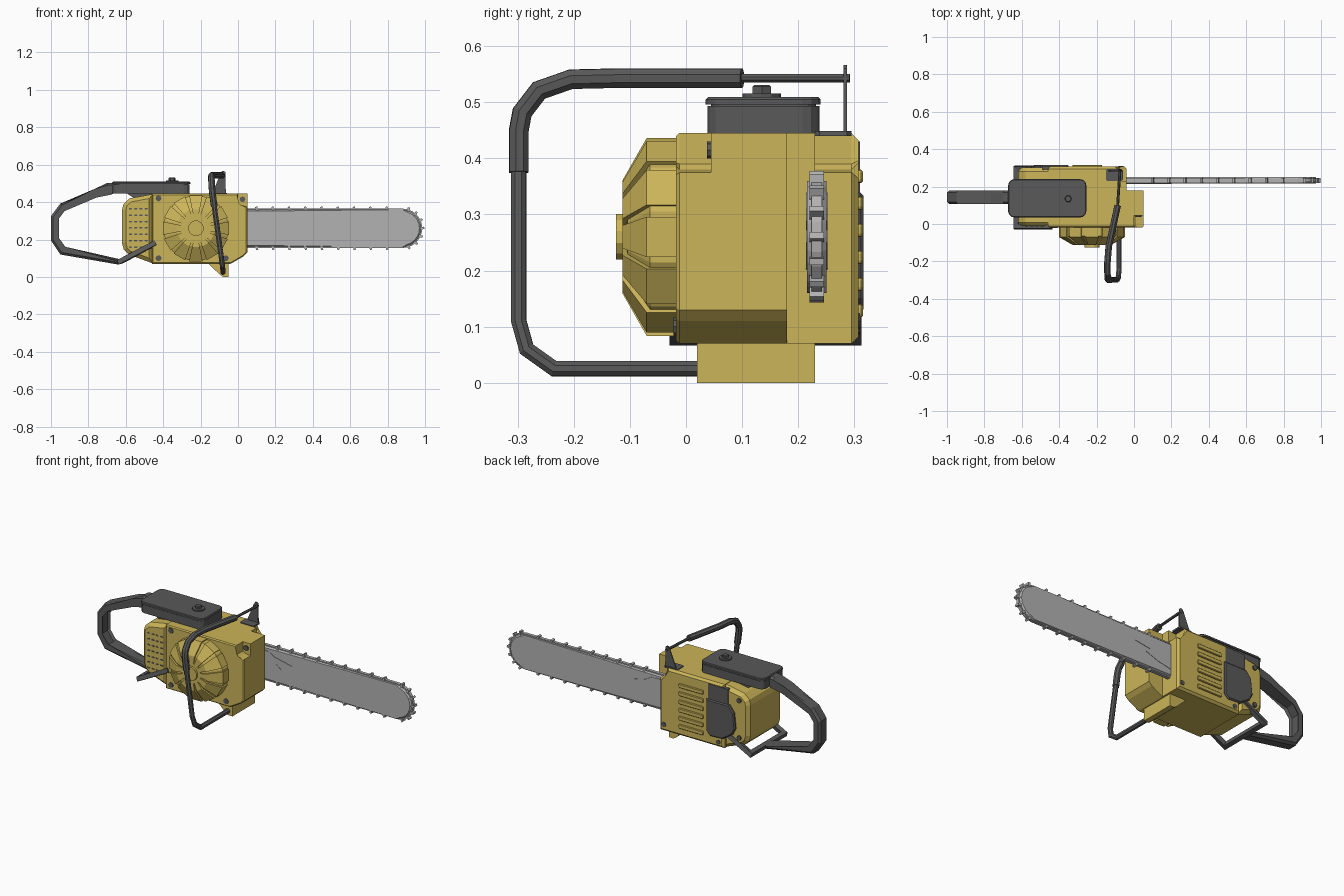
import bpy, bmesh
from math import sin, cos, pi, radians
from mathutils import Vector, Matrix

if "Cube" in bpy.data.objects:
    bpy.data.objects.remove(bpy.data.objects["Cube"])


def material(name, rgb):
    m = bpy.data.materials.new(name)
    m.diffuse_color = (*rgb, 1)
    m.use_nodes = True
    m.node_tree.nodes["Principled BSDF"].inputs["Base Color"].default_value = m.diffuse_color
    return m


YELLOW = material("yellow_paint", (0.60, 0.46, 0.10))
DARK = material("dark_plastic", (0.10, 0.10, 0.10))
STEEL = material("steel", (0.45, 0.45, 0.45))


def finish(name, bm, mat):
    bmesh.ops.recalc_face_normals(bm, faces=bm.faces)
    me = bpy.data.meshes.new(name)
    bm.to_mesh(me)
    bm.free()
    me.materials.append(mat)
    ob = bpy.data.objects.new(name, me)
    bpy.context.collection.objects.link(ob)
    return ob


def add_prism(bm, pts, lo, hi, axis='y', bev=0, ends='both'):
    def at(p, w):
        return (p[0], w, p[1]) if axis == 'y' else (p[0], p[1], w)
    a = [bm.verts.new(at(p, lo)) for p in pts]
    b = [bm.verts.new(at(p, hi)) for p in pts]
    caps = {'lo': bm.faces.new(a), 'hi': bm.faces.new(b)}
    n = len(pts)
    for i in range(n):
        j = (i + 1) % n
        bm.faces.new((a[i], a[j], b[j], b[i]))
    if bev:
        edges = [e for k, f in caps.items() if ends in (k, 'both') for e in f.edges]
        bmesh.ops.bevel(bm, geom=edges, offset=bev, segments=1, profile=0.5, affect='EDGES')


def prism(name, pts, lo, hi, mat, axis='y', bev=0, ends='both'):
    bm = bmesh.new()
    add_prism(bm, pts, lo, hi, axis, bev, ends)
    return finish(name, bm, mat)


def ngon(u, v, r, n, start=0.0):
    return [(u + r * cos(start + 2 * pi * i / n), v + r * sin(start + 2 * pi * i / n)) for i in range(n)]


def rrect(u0, u1, v0, v1, r, n=3):
    pts = []
    for k, (u, v) in enumerate([(u1 - r, v1 - r), (u0 + r, v1 - r), (u0 + r, v0 + r), (u1 - r, v0 + r)]):
        for i in range(n + 1):
            t = pi / 2 * (k + i / n)
            pts.append((u + r * cos(t), v + r * sin(t)))
    return pts


def tube(name, path, radii, mat, sides=8):
    """Sweep with mitred corners."""
    P = [Vector(p) for p in path]
    d = (P[1] - P[0]).normalized()
    s = d.cross(Vector((0.1, 0.2, 1))).normalized()
    u = s.cross(d)
    bm = bmesh.new()
    off = pi / sides
    ring = [P[0] + radii[0] * (s * cos(off + 2 * pi * i / sides) + u * sin(off + 2 * pi * i / sides))
            for i in range(sides)]
    loops = [[bm.verts.new(v) for v in ring]]
    for k in range(1, len(P)):
        d = P[k] - P[k - 1]
        d.normalize()
        nrm = d + (P[k + 1] - P[k]).normalized() if k + 1 < len(P) else d
        sc = radii[k] / radii[k - 1]
        ring = [P[k] + sc * (v + d * ((P[k] - v).dot(nrm) / d.dot(nrm)) - P[k]) for v in ring]
        loops.append([bm.verts.new(v) for v in ring])
    for a, b in zip(loops, loops[1:]):
        for i in range(sides):
            j = (i + 1) % sides
            bm.faces.new((a[i], a[j], b[j], b[i]))
    bm.faces.new(loops[0])
    bm.faces.new(loops[-1])
    return finish(name, bm, mat)


# Engine housing, in slices so two top corners are notched for bolts
low = [(-0.46, 0.07), (-0.04, 0.07), (0.03, 0.11), (0.05, 0.13)]
notch = [(0.05, 0.375), (0.012, 0.38), (0.0, 0.39), (0.0, 0.445), (-0.46, 0.445)]
prism("housing_front", low + notch, -0.018, 0.045, YELLOW, bev=0.006, ends='lo')
prism("housing_middle", low + [(0.05, 0.445), (-0.46, 0.445)], 0.045, 0.18, YELLOW)
prism("housing_back", [(-0.46, 0.07), (-0.04, 0.07), (-0.04, 0.445), (-0.46, 0.445)], 0.18, 0.23, YELLOW)
prism("clutch_cover", [(-0.46, 0.07), (-0.04, 0.07), (-0.04, 0.375), (-0.078, 0.38), (-0.09, 0.39),
                       (-0.09, 0.445), (-0.46, 0.445)], 0.23, 0.307, YELLOW, bev=0.012, ends='hi')
prism("rear_housing", [(-0.455, 0.072), (-0.585, 0.12), (-0.61, 0.145), (-0.62, 0.18), (-0.62, 0.36),
                       (-0.612, 0.39), (-0.58, 0.42), (-0.455, 0.443)], -0.012, 0.302, YELLOW, bev=0.02)
prism("foot", [(-0.168, 0.08), (-0.095, 0.01), (-0.08, 0), (-0.05, 0), (-0.05, 0.085)], 0.02, 0.23, YELLOW)

# Starter cover: twelve raised wedges on a cone, with a hub
CX, CZ = -0.225, 0.26
bm = bmesh.new()


def frustum(bm, rings, angles):
    loops = [[bm.verts.new((CX + r * cos(t), y, CZ + r * sin(t))) for t in angles] for r, y in rings]
    n = len(angles)
    for a, b in zip(loops, loops[1:]):
        for i in range(n):
            bm.faces.new((a[i], a[(i + 1) % n], b[(i + 1) % n], b[i]))
    bm.faces.new(loops[0])
    bm.faces.new(loops[-1])


frustum(bm, [(0.175, -0.01), (0.175, -0.064), (0.098, -0.104), (0.03, -0.108)],
        [2 * pi * (i + 0.5) / 12 for i in range(12)])
for k in range(12):
    t, h = 2 * pi * k / 12, radians(11.5)
    for_pts = [(0.180, -0.01), (0.180, -0.07), (0.103, -0.113), (0.05, -0.113), (0.05, -0.01)]
    a = [bm.verts.new((CX + r * cos(t - h), y, CZ + r * sin(t - h))) for r, y in for_pts]
    b = [bm.verts.new((CX + r * cos(t + h), y, CZ + r * sin(t + h))) for r, y in for_pts]
    bm.faces.new(a)
    bm.faces.new(b)
    for i in range(5):
        j = (i + 1) % 5
        bm.faces.new((a[i], a[j], b[j], b[i]))
add_prism(bm, ngon(CX, CZ, 0.06, 12, pi / 12), -0.113, -0.09)
add_prism(bm, ngon(CX, CZ, 0.042, 12, pi / 12), -0.125, -0.10)
finish("starter_cover", bm, YELLOW)

# Bolts and rear vent slots
bm = bmesh.new()
for x, z in [(-0.425, 0.42), (-0.425, 0.10), (-0.065, 0.10)]:
    add_prism(bm, ngon(x, z, 0.016, 8), -0.022, 0.0)
add_prism(bm, ngon(0.024, 0.415, 0.015, 8), 0.037, 0.06)
for x, z in [(-0.07, 0.11), (-0.425, 0.10), (-0.56, 0.16), (-0.56, 0.38)]:
    add_prism(bm, ngon(x, z, 0.014, 8), 0.29, 0.31)
finish("bolts", bm, DARK)
bm = bmesh.new()
for i in range(4):
    for j in range(7):
        x, z = -0.575 + i * 0.028, 0.16 + j * 0.034
        add_prism(bm, rrect(x - 0.009, x + 0.009, z - 0.004, z + 0.004, 0.003, 1), -0.0135, 0.0)
finish("vent_slots", bm, DARK)

# Cooling ribs and exhaust panel on the back
bm = bmesh.new()
for i in range(6):
    z = 0.128 + i * 0.048
    add_prism(bm, rrect(-0.33, -0.17, z - 0.012, z + 0.012, 0.006, 2), 0.30, 0.315, bev=0.003, ends='hi')
finish("cooling_ribs", bm, YELLOW)
prism("exhaust_panel", [(-0.35, 0.15), (-0.375, 0.125), (-0.46, 0.13), (-0.52, 0.17), (-0.54, 0.21),
                        (-0.53, 0.30), (-0.50, 0.34), (-0.35, 0.34)], 0.28, 0.316, DARK, bev=0.006, ends='hi')
prism("exhaust_top", [(-0.36, 0.33), (-0.49, 0.33), (-0.49, 0.43), (-0.36, 0.43)], 0.27, 0.31, DARK)

# Air filter cover with lid and knob
prism("filter_base", rrect(-0.67, -0.258, 0.038, 0.238, 0.03), 0.445, 0.493, DARK, axis='z')
prism("filter_gasket", rrect(-0.66, -0.265, 0.045, 0.232, 0.03), 0.49, 0.50, DARK, axis='z')
prism("filter_lid", rrect(-0.673, -0.255, 0.035, 0.24, 0.033), 0.496, 0.509, DARK, axis='z', bev=0.004, ends='hi')
prism("filter_support", [(-0.46, 0.45), (-0.60, 0.45), (-0.54, 0.41), (-0.46, 0.41)], 0.06, 0.22, DARK)
prism("knob_base", ngon(-0.352, 0.135, 0.034, 12), 0.505, 0.516, DARK, axis='z')
prism("knob", ngon(-0.352, 0.135, 0.019, 6), 0.51, 0.531, DARK, axis='z', bev=0.003, ends='hi')

# Rear handle loop and the U-shaped bar that carries it
prism("rear_handle", [(-0.65, 0.505), (-0.70, 0.502), (-0.765, 0.458), (-0.95, 0.392), (-1.0, 0.325),
                      (-1.0, 0.195), (-0.95, 0.120), (-0.64, 0.066), (-0.62, 0.092), (-0.93, 0.15),
                      (-0.97, 0.205), (-0.97, 0.315), (-0.935, 0.362), (-0.755, 0.425), (-0.68, 0.452),
                      (-0.65, 0.455)], 0.106, 0.18, DARK, bev=0.012)
tube("lower_bracket", [(-0.44, -0.014, 0.182), (-0.63, -0.014, 0.082), (-0.63, 0.297, 0.082),
                       (-0.44, 0.297, 0.182)], [0.018] * 4, DARK, sides=4)

# Front wrap-around handle: thick grip, thin rods, and anchor plate
tube("front_grip", [(-0.087, 0.10, 0.543), (-0.135, -0.12, 0.543), (-0.142, -0.205, 0.541), (-0.142, -0.262, 0.521),
                    (-0.140, -0.292, 0.482), (-0.137, -0.298, 0.45), (-0.127, -0.298, 0.375)], [0.0185] * 7, DARK)
tube("front_rod_upper", [(-0.075, 0.292, 0.543), (-0.088, 0.09, 0.543)], [0.008] * 2, DARK)
tube("front_rod_lower", [(-0.128, -0.298, 0.385), (-0.090, -0.298, 0.11), (-0.083, -0.284, 0.06),
                         (-0.080, -0.235, 0.025), (-0.080, 0.04, 0.025)], [0.0145] * 5, DARK)
prism("anchor_plate", [(-0.14, 0.44), (-0.065, 0.44), (-0.067, 0.56), (-0.075, 0.566), (-0.085, 0.566),
                       (-0.095, 0.55)], 0.281, 0.287, DARK)
prism("anchor_foot", rrect(-0.15, -0.06, 0.23, 0.295, 0.008, 1), 0.44, 0.449, DARK, axis='z')


# Guide bar, chain and bucking spikes
def bar_outline(r, n=12):
    return [(-0.07, CZ - r)] + [(0.88 + r * cos(t), CZ + r * sin(t))
                                for t in [pi * (i / n - 0.5) for i in range(n + 1)]] + [(-0.07, CZ + r)]


prism("guide_bar", bar_outline(0.100), 0.216, 0.250, STEEL, bev=0.010)
prism("chain", bar_outline(0.105), 0.224, 0.242, STEEL)
prism("bucking_spikes", [(-0.05, 0.34), (0.05, 0.335), (0.09, 0.312), (0.20, 0.288), (0.10, 0.272),
                         (0.13, 0.25), (0.05, 0.22), (-0.05, 0.20)], 0.214, 0.252, STEEL)
bm = bmesh.new()
spots = [(0.10 + 0.087 * i, CZ + s * 0.105, s * pi / 2) for i in range(9) for s in (-1, 1)]
spots += [(0.88 + 0.106 * cos(t), CZ + 0.106 * sin(t), t) for t in [radians(-72 + 24 * i) for i in range(7)]]
for x, z, t in spots:
    m = Matrix.Translation((x, 0.233, z)) @ Matrix.Rotation(-t - 0.3, 4, 'Y') @ Matrix.Diagonal((0.022, 0.026, 0.012, 1))
    bmesh.ops.create_cube(bm, size=1, matrix=m)
finish("chain_teeth", bm, STEEL)
